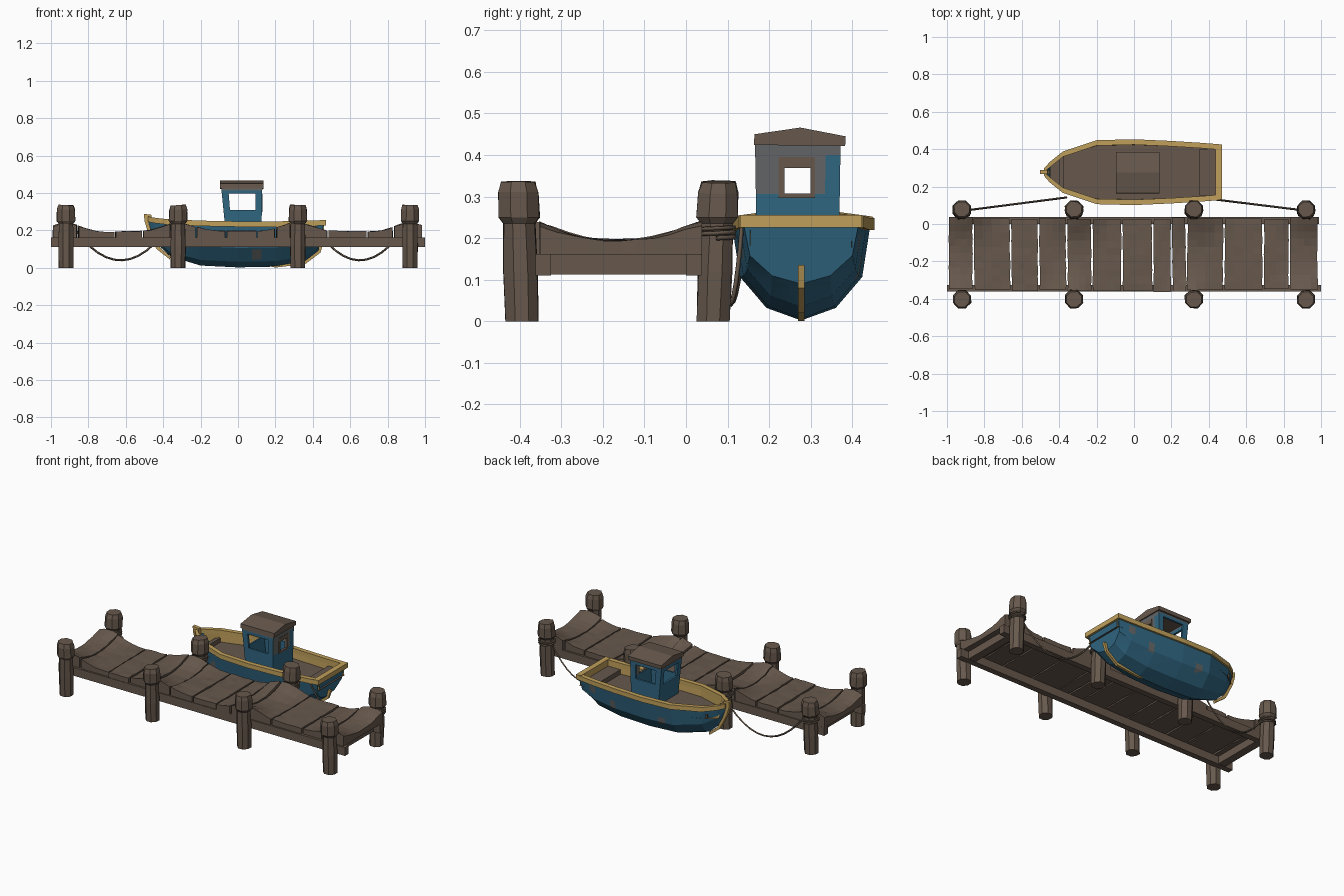
import bpy, bmesh, math, random
from mathutils import Vector

if "Cube" in bpy.data.objects:
    bpy.data.objects.remove(bpy.data.objects["Cube"])

random.seed(4)


def material(name, rgb):
    m = bpy.data.materials.new(name)
    m.diffuse_color = (*rgb, 1)
    m.use_nodes = True
    m.node_tree.nodes["Principled BSDF"].inputs["Base Color"].default_value = m.diffuse_color
    return m


WOOD = material("weathered_wood", (0.135, 0.098, 0.073))
BLUE = material("blue_paint", (0.03, 0.135, 0.225))
YELLOW = material("yellow_paint", (0.53, 0.35, 0.105))
WORN = material("worn_paint", (0.125, 0.13, 0.132))
ROPE = material("rope_brown", (0.12, 0.09, 0.065))


def finish(name, bm, *mats):
    bmesh.ops.recalc_face_normals(bm, faces=bm.faces[:])
    me = bpy.data.meshes.new(name)
    bm.to_mesh(me)
    bm.free()
    for m in mats:
        me.materials.append(m)
    ob = bpy.data.objects.new(name, me)
    bpy.context.collection.objects.link(ob)
    return ob


def loft(name, rings, mat, closed=True, caps=True):
    """Skin a list of equal-length point rings."""
    bm = bmesh.new()
    vs = [[bm.verts.new(p) for p in r] for r in rings]
    n = len(rings[0])
    for a, b in zip(vs, vs[1:]):
        for i in range(n if closed else n - 1):
            j = (i + 1) % n
            bm.faces.new((a[i], a[j], b[j], b[i]))
    if caps:
        bm.faces.new(vs[0])
        bm.faces.new(vs[-1])
    return finish(name, bm, mat)


def box(name, x0, x1, y0, y1, z0, z1, mat):
    rings = [[(x, y0, z0), (x, y1, z0), (x, y1, z1), (x, y0, z1)] for x in (x0, x1)]
    return loft(name, rings, mat)


# ---------- pier ----------
POSTS = [(x, y) for x in (-0.92, -0.32, 0.32, 0.92) for y in (-0.398, 0.07)]

# posts: chunky hexagonal to octagonal piles with a swollen head
for k, (x, y) in enumerate(POSTS):
    lean = 0.012 if y > 0 else -0.008
    tilt = random.uniform(-0.12, 0.12)
    rings = []
    for z, r in ((0, 0.041), (0.12, 0.043), (0.235, 0.040), (0.25, 0.052), (0.31, 0.050), (0.335, 0.043)):
        ring = []
        for i in range(8):
            a = math.tau * (i + 0.5) / 8
            rr = r * random.uniform(0.97, 1.06)
            px, py = rr * math.cos(a), rr * math.sin(a)
            dz = tilt * px if z > 0.3 else 0
            ring.append((x + px, y + py + lean * (z / 0.3 - 0.4), z + dz))
        rings.append(ring)
    loft(f"pier_post_{k + 1}", rings, WOOD)


def deck_rise(x, y):
    """Boards curl upward close to the posts."""
    d = min(math.hypot(x - px, y - py) for px, py in POSTS)
    return 0.055 * math.exp(-(d / 0.115) ** 2)


# deck boards
edges = [-0.995, -0.86, -0.66, -0.51, -0.36, -0.225, -0.065, 0.1, 0.2, 0.28, 0.48, 0.69, 0.83, 0.985]
for k, (a, b) in enumerate(zip(edges, edges[1:])):
    y0 = -0.357 + random.uniform(-0.006, 0.012)
    y1 = 0.035 + random.uniform(-0.012, 0.004)
    top = 0.192 + random.uniform(-0.004, 0.006)
    skew = random.uniform(-0.006, 0.006)
    rings = []
    for j in range(11):
        t = j / 10
        y = y0 + (y1 - y0) * t
        s = skew * (t - 0.5)
        e0 = a + 0.005 + s + random.uniform(-0.002, 0.002)
        e1 = b - 0.004 + s + random.uniform(-0.002, 0.002)
        xs = [e0 + (e1 - e0) * i / 4 for i in range(5)]
        upper = [(x, y, top + deck_rise(x, y) + random.uniform(-0.002, 0.002)) for x in xs]
        rings.append([(e0, y, 0.16)] + upper + [(e1, y, 0.16)])
    loft(f"deck_board_{k + 1}", rings, WOOD)

# long side beams and end cross beams
box("front_beam", -1.0, 1.0, -0.362, -0.325, 0.11, 0.162, WOOD)
box("rear_beam", -0.99, 0.99, 0.0, 0.037, 0.11, 0.162, WOOD)
for n, x in (("left", -0.92), ("right", 0.92)):
    box(f"{n}_cross_beam", x - 0.025, x + 0.025, -0.325, 0.0, 0.112, 0.16, WOOD)

# ---------- boat ----------
CY = 0.277
# x, half width, rail height, keel height, rake of the lowest point
ST = [(-0.48, 0.012, 0.272, 0.20, 0.01), (-0.45, 0.046, 0.266, 0.125, 0.02), (-0.38, 0.102, 0.258, 0.06, 0.02),
      (-0.2, 0.162, 0.25, 0.012, 0), (0.0, 0.167, 0.246, 0.002, 0), (0.2, 0.158, 0.246, 0.006, 0),
      (0.36, 0.148, 0.249, 0.035, 0), (0.46, 0.14, 0.253, 0.09, -0.03)]
HALF = [(1, 1), (0.88, 0.45), (0.5, 0.13), (0, 0)]
PROFILE = HALF + [(-w, h) for w, h in HALF[-2::-1]]

# hull: faceted skin, with worn blotches on its faces
hull = loft("hull", [[(x + rk * (1 - h), CY + hw * w, zb + (zs - 0.012 - zb) * h) for w, h in PROFILE]
                     for x, hw, zs, zb, rk in ST], BLUE, closed=False)
hull.data.materials.append(WORN)
bm = bmesh.new()
bm.from_mesh(hull.data)
bmesh.ops.subdivide_edges(bm, edges=bm.edges[:], cuts=7, use_grid_fill=True)
BLOBS = [(-0.28, -1, 0.14), (0.1, -1, 0.07), (0.3, -1, 0.17), (-0.12, 1, 0.12), (0.22, 1, 0.13), (0.36, 1, 0.19)]
for f in bm.faces:
    c = f.calc_center_median()
    if len(f.verts) < 5 and any((c.y - CY) * s > 0 and math.hypot(c.x - x, c.z - z) < 0.027 for x, s, z in BLOBS):
        f.material_index = 1
bm.to_mesh(hull.data)
bm.free()

for n, s in (("near", -1), ("far", 1)):
    # rail along the sheer
    loft(f"{n}_rail", [[(x, CY + s * max(hw + o, 0), zs + dz)
                        for o, dz in ((0.009, -0.027), (0.009, 0.002), (-0.02, 0.002), (-0.02, -0.027))]
                       for x, hw, zs, zb, rk in ST], YELLOW)
    # inner bulwark
    loft(f"{n}_bulwark", [[(x, CY + s * max(hw - 0.017, 0.002), zs - 0.01), (x, CY + s * max(hw * 0.91 - 0.006, 0.002), 0.178)]
                          for x, hw, zs, zb, rk in ST[1:]], YELLOW, closed=False, caps=False)

box("stern_rail", 0.436, 0.47, CY - 0.147, CY + 0.147, 0.226, 0.256, YELLOW)
box("stern_inner_wall", 0.436, 0.442, CY - 0.125, CY + 0.125, 0.175, 0.235, YELLOW)
loft("boat_floor", [[(x, CY + hw * 0.93, 0.183), (x, CY - hw * 0.93, 0.183)]
                    for x, hw, zs, zb, rk in ST[1:]], WOOD, closed=False, caps=False)
box("stern_seat", 0.35, 0.438, CY - 0.124, CY + 0.124, 0.185, 0.214, WOOD)
box("bow_step", -0.4, -0.375, CY - 0.085, CY + 0.085, 0.184, 0.21, WOOD)


def centre_plate(name, outline, t):
    loft(name, [[(x, CY + s * t, z) for x, z in outline] for s in (-1, 1)], YELLOW)


# stem post and stern skeg
centre_plate("stem_post", [(-0.503, 0.288), (-0.462, 0.283), (-0.458, 0.18), (-0.42, 0.11), (-0.36, 0.06),
                           (-0.365, 0.045), (-0.435, 0.10), (-0.485, 0.2), (-0.5, 0.25)], 0.011)
centre_plate("stern_skeg", [(0.15, 0.012), (0.2, 0.001), (0.36, 0.02), (0.44, 0.08), (0.458, 0.135), (0.435, 0.135), (0.41, 0.08)], 0.008)

# cabin: four walls with window openings
LOW = [(-0.065, 0.17), (0.125, 0.17), (0.125, 0.368), (-0.065, 0.368)]
TOP = [(-0.09, 0.166), (0.13, 0.166), (0.13, 0.372), (-0.09, 0.372)]
Z0, Z1 = 0.18, 0.432
OPEN = [(0.17, 0.83, 0.51, 0.86), (0.33, 0.65, 0.5, 0.75), (0.17, 0.83, 0.51, 0.86), (0.16, 0.84, 0.5, 0.84)]
bm = bmesh.new()
for k in range(4):
    l0, l1, t0, t1 = LOW[k], LOW[(k + 1) % 4], TOP[k], TOP[(k + 1) % 4]
    u0, u1, v0, v1 = OPEN[k]
    us = [0, u0 * 0.5, u0, (u0 + u1) / 2, u1, (1 + u1) / 2, 1]
    vs = [0, 0.3, v0 - 0.06, v0, (v0 + v1) / 2, v1, (1 + v1) / 2, 1]

    def pt(u, v):
        lo, hi = Vector((*l0, Z0)).lerp(Vector((*l1, Z0)), u), Vector((*t0, Z1)).lerp(Vector((*t1, Z1)), u)
        return lo.lerp(hi, v)

    grid = [[bm.verts.new(pt(u, v)) for u in us] for v in vs]
    for j in range(len(vs) - 1):
        for i in range(len(us) - 1):
            if i in (2, 3) and j in (3, 4):
                continue
            f = bm.faces.new((grid[j][i], grid[j][i + 1], grid[j + 1][i + 1], grid[j + 1][i]))
            c = f.calc_center_median()
            # worn paint under the eaves and on the aft wall
            if c.z > 0.412 or (k == 1 and c.z > 0.31 and c.y < 0.325):
                f.material_index = 1
bmesh.ops.remove_doubles(bm, verts=bm.verts[:], dist=0.0005)
cabin = finish("cabin_walls", bm, BLUE, WORN)
sol = cabin.modifiers.new("wall_thickness", 'SOLIDIFY')
sol.thickness = 0.012
sol.offset = -1

# timber frame around the aft window
for n, y0, y1, z0, z1 in (("left", 0.222, 0.237, 0.297, 0.395), ("right", 0.299, 0.31, 0.297, 0.395),
                          ("lower", 0.237, 0.299, 0.297, 0.307), ("upper", 0.237, 0.299, 0.369, 0.395)):
    box(f"aft_window_frame_{n}", 0.121, 0.131, y0, y1, z0, z1, WOOD)

# slightly peaked roof
loft("cabin_roof", [[(x, 0.163, 0.424), (x, 0.383, 0.422), (x, 0.384, 0.445), (x, 0.275, 0.466), (x, 0.165, 0.45)]
                    for x in (-0.097, 0.137)], WOOD)


# ---------- mooring ropes ----------
def rope(name, pts, r=0.0055):
    cu = bpy.data.curves.new(name, 'CURVE')
    cu.dimensions = '3D'
    cu.bevel_depth = r
    cu.bevel_resolution = 0
    sp = cu.splines.new('POLY')
    sp.points.add(len(pts) - 1)
    for p, q in zip(sp.points, pts):
        p.co = (*q, 1)
    cu.materials.append(ROPE)
    bpy.context.collection.objects.link(bpy.data.objects.new(name, cu))


def sag(a, b, drop, n=12):
    a, b = Vector(a), Vector(b)
    return [a.lerp(b, i / n) - Vector((0, 0, drop * 4 * (i / n) * (1 - i / n))) for i in range(n + 1)]


rope("bow_rope", sag((-0.88, 0.075, 0.215), (-0.36, 0.142, 0.235), 0.185))
rope("stern_rope", sag((0.40, 0.135, 0.235), (0.89, 0.075, 0.215), 0.185))
for k, (x, y) in enumerate(POSTS):
    if y > 0:
        rope(f"rope_coil_{k + 1}", [(x + 0.046 * math.cos(i * math.tau / 10), y + 0.003 + 0.046 * math.sin(i * math.tau / 10),
                                     0.2 + 0.0012 * i) for i in range(23)])
